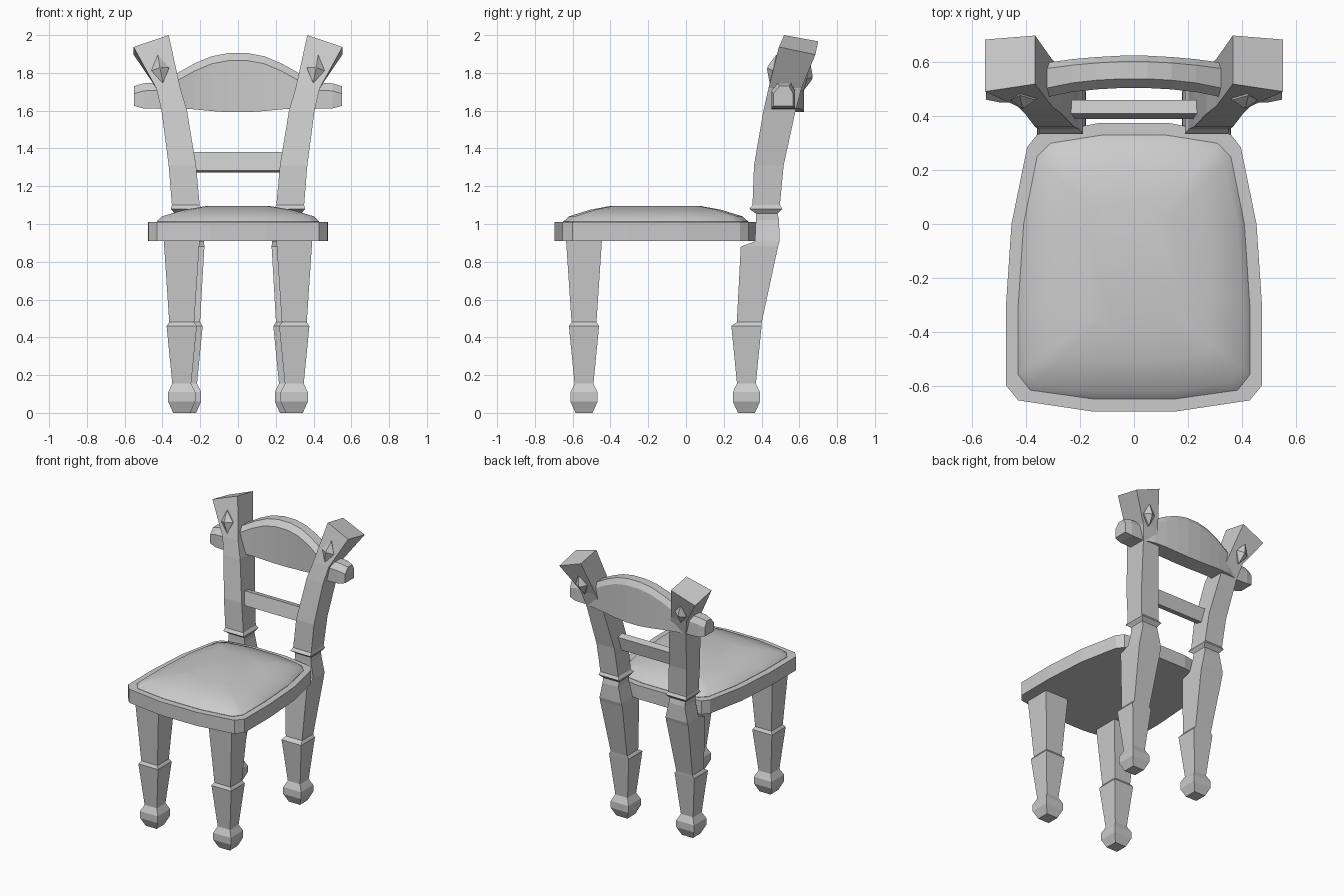
import bpy, bmesh, math
from mathutils import Matrix, Vector

if "Cube" in bpy.data.objects:
    bpy.data.objects.remove(bpy.data.objects["Cube"])


def loft(name, rings, mirror=False, matrix=None):
    """Skin a list of equal-length closed rings and cap both ends."""
    bm = bmesh.new()
    loops = [[bm.verts.new(p) for p in r] for r in rings]
    n = len(rings[0])
    for a, b in zip(loops, loops[1:]):
        for i in range(n):
            j = (i + 1) % n
            bm.faces.new((a[i], a[j], b[j], b[i]))
    bm.faces.new(loops[0][::-1])
    bm.faces.new(loops[-1])
    if matrix:
        bm.transform(matrix)
    bmesh.ops.recalc_face_normals(bm, faces=bm.faces)
    mesh = bpy.data.meshes.new(name)
    bm.to_mesh(mesh)
    bm.free()
    obj = bpy.data.objects.new(name, mesh)
    bpy.context.collection.objects.link(obj)
    if mirror:
        obj.modifiers.new("Mirror", 'MIRROR')
    return obj


def rect(z, x0, x1, y0, y1):
    return [(x0, y0, z), (x1, y0, z), (x1, y1, z), (x0, y1, z)]


def square(z, x, y, h):
    return rect(z, x - h, x + h, y - h, y + h)


# Turned-foot profile shared by all legs: (height, half width)
foot = [(0, .045), (.06, .072), (.11, .072), (.155, .05), (.46, .08), (.48, .066)]

# Front legs
loft("front_leg", [square(z, .298, -.54, h) for z, h in foot + [(.93, .096)]], True)

# Back legs running up into the splayed, raked back posts
post = [square(z, .267, .32 + (.015 if z > .47 else 0), h) for z, h in foot]
post += [rect(.88, .178, .36, .29, .487),
         rect(.908, .18, .358, .365, .495),
         rect(1.02, .205, .335, .37, .493),
         rect(1.055, .207, .335, .37, .485),
         rect(1.08, .19, .355, .335, .51),
         rect(1.10, .203, .35, .352, .497),
         rect(1.31, .222, .367, .36, .517),
         rect(1.60, .27, .405, .41, .58),
         rect(1.72, .305, .433, .437, .612),
         [(.367, .52, 2.0), (.553, .492, 1.937), (.553, .685, 1.897), (.367, .70, 1.967)]]
loft("back_leg_and_post", post, True)


# Seat rim and cushion, from half outlines walked front to back
def outline(half, z, sx=1, sy=1, cy=-.165):
    full = half + [(-x, y) for x, y in reversed(half)]
    return [(x * sx, cy + (y - cy) * sy, z) for x, y in full]


rim = [(.15, -.697), (.43, -.655), (.475, -.60), (.476, -.31), (.455, 0),
       (.397, .285), (.36, .332), (.13, .375)]
loft("seat", [outline(rim, .91), outline(rim, 1.01)])

pad = [(.15, -.65), (.385, -.617), (.43, -.56), (.43, -.30), (.41, 0),
       (.36, .25), (.31, .30), (.12, .33)]
cushion = loft("seat_cushion", [outline(pad, z, sx, sy) for z, sx, sy in
                                [(1.0, 1, 1), (1.012, 1, 1), (1.04, .94, .94),
                                 (1.075, .66, .71), (1.096, .38, .48)]])
for o in bpy.context.selected_objects:
    o.select_set(False)
cushion.select_set(True)
bpy.context.view_layer.objects.active = cushion
bpy.ops.object.shade_smooth_by_angle(angle=math.radians(35))


# Arched top slat whose ends pass through the posts as pegs
def slat_ring(x, zb, zt, yf, yb):
    c = .04
    return [(x, yf, zb), (x, yf, zt - c), (x, yf + c * .85, zt),
            (x, yb - .022, zt), (x, yb, zt - c), (x, yb, zb)]


half = [(.05, 1.592, 1.905, .505, .625), (.14, 1.598, 1.888, .50, .62),
        (.23, 1.607, 1.85, .49, .612), (.32, 1.612, 1.80, .472, .60),
        (.41, 1.61, 1.748, .452, .578), (.50, 1.612, 1.745, .452, .577),
        (.55, 1.625, 1.73, .462, .567)]
stations = [(-s[0],) + s[1:] for s in reversed(half)] + half
loft("top_slat", [slat_ring(*s) for s in stations])

# Lower cross rail, leaning back with the posts
rail = [square(z, 0, 0, 1) for z in (-1, 1)]
loft("lower_rail", rail, matrix=Matrix.Translation((0, .425, 1.326))
     @ Matrix.Rotation(math.radians(-12), 4, 'X')
     @ Matrix.Diagonal((.235, .026, .05, 1)))

# Diamond pegs showing on the front and back of the posts
diamond = [[Vector((.048 * s, y, 0)), Vector((0, y, .078 * s)),
            Vector((-.048 * s, y, 0)), Vector((0, y, -.078 * s))]
           for y, s in [(-.122, .12), (-.092, 1), (.092, 1), (.122, .12)]]
loft("post_diamond", diamond, True, Matrix.Translation((.408, .55, 1.80))
     @ Matrix.Rotation(math.radians(10), 4, 'Y')
     @ Matrix.Rotation(math.radians(-13), 4, 'X'))
